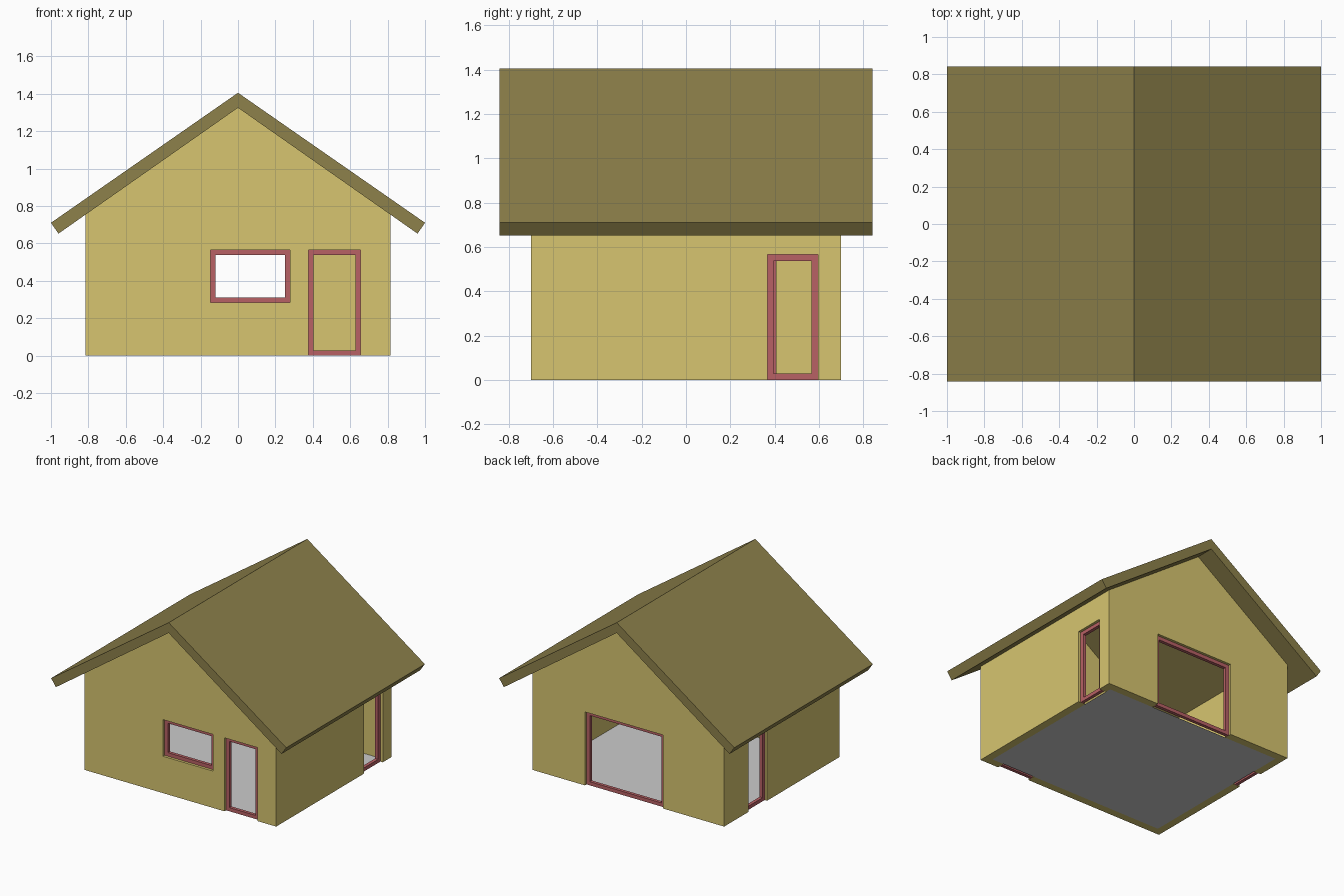
import bpy, bmesh

if "Cube" in bpy.data.objects:
    bpy.data.objects.remove(bpy.data.objects["Cube"])

W, D, T = 0.815, 0.70, 0.06           # half width, half depth, wall thickness
RECESS, FRAME_D, FRAME_W = 0.02, 0.025, 0.028


def material(name, rgb):
    m = bpy.data.materials.new(name)
    m.diffuse_color = (*rgb, 1)
    m.use_nodes = True
    m.node_tree.nodes["Principled BSDF"].inputs["Base Color"].default_value = m.diffuse_color
    return m


wall_mat = material("wall_yellow", (0.68, 0.56, 0.16))
roof_mat = material("roof_olive", (0.27, 0.22, 0.07))
frame_mat = material("frame_red", (0.48, 0.12, 0.13))


def finish(bm, name, mat=None):
    bmesh.ops.recalc_face_normals(bm, faces=bm.faces)
    me = bpy.data.meshes.new(name)
    bm.to_mesh(me)
    bm.free()
    ob = bpy.data.objects.new(name, me)
    bpy.context.collection.objects.link(ob)
    if mat:
        me.materials.append(mat)
    return ob


def prism(name, profile, y0, y1, mat=None):
    """Extrude an xz profile along y."""
    bm = bmesh.new()
    face = bm.faces.new([bm.verts.new((x, y0, z)) for x, z in profile])
    ext = bmesh.ops.extrude_face_region(bm, geom=[face])
    verts = [v for v in ext["geom"] if isinstance(v, bmesh.types.BMVert)]
    bmesh.ops.translate(bm, verts=verts, vec=(0, y1 - y0, 0))
    return finish(bm, name, mat)


# wall coordinates: u along the wall, d inward from the outer face, z up
SIDES = {
    "front": lambda u, d, z: (u, d - D, z),
    "back": lambda u, d, z: (u, D - d, z),
    "right": lambda u, d, z: (W - d, u, z),
    "left": lambda u, d, z: (d - W, u, z),
}


def rect(u0, u1, z0, z1):
    return [(u0, z0), (u1, z0), (u1, z1), (u0, z1)]


def ring(bm, a, b):
    for i in range(4):
        j = (i + 1) % 4
        bm.faces.new((a[i], a[j], b[j], b[i]))


def cut(body, cutter):
    cutter.hide_render = True
    cutter.hide_viewport = True
    cutter.display_type = 'WIRE'
    mod = body.modifiers.new(cutter.name, 'BOOLEAN')
    mod.operation = 'DIFFERENCE'
    mod.solver = 'EXACT'
    mod.object = cutter


def opening(body, name, side, u0, u1, z0, z1):
    """Cut a hole in the wall and set a recessed frame into it."""
    place = SIDES[side]

    def loop(bm, r, d):
        return [bm.verts.new(place(u, d, z)) for u, z in r]

    bm = bmesh.new()
    low = z0 if z0 > 0 else -0.1
    a = loop(bm, rect(u0, u1, low, z1), -0.05)
    b = loop(bm, rect(u0, u1, low, z1), T + 0.05)
    ring(bm, a, b)
    bm.faces.new(a)
    bm.faces.new(b)
    cut(body, finish(bm, name + "_cutter"))

    bm = bmesh.new()
    f = FRAME_W
    outer, inner = rect(u0, u1, z0, z1), rect(u0 + f, u1 - f, z0 + f, z1 - f)
    loops = [loop(bm, outer, RECESS), loop(bm, inner, RECESS),
             loop(bm, inner, RECESS + FRAME_D), loop(bm, outer, RECESS + FRAME_D)]
    for i in range(4):
        ring(bm, loops[i], loops[(i + 1) % 4])
    finish(bm, name + "_frame", frame_mat)


# gabled wall shell, hollowed out through floor and roof
walls = prism("walls", [(-W, 0), (W, 0), (W, 0.757), (0, 1.325), (-W, 0.757)], -D, D, wall_mat)
cut(walls, prism("room_cutter", rect(T - W, W - T, -0.5, 2), T - D, D - T))

# doors and windows
opening(walls, "front_window", "front", -0.148, 0.278, 0.283, 0.565)
opening(walls, "front_door", "front", 0.376, 0.655, 0, 0.565)
opening(walls, "back_window", "back", -0.295, 0.37, 0, 0.565)
opening(walls, "right_door", "right", 0.367, 0.595, 0, 0.565)
opening(walls, "left_door", "left", 0.178, 0.406, 0, 0.565)

# roof: one folded slab overhanging every wall
half = [(1.0, 0.71), (0.96, 0.652)]
roof = [(0, 1.405)] + half + [(0, 1.325)] + [(-x, z) for x, z in reversed(half)]
prism("roof", roof, -0.842, 0.842, roof_mat)

# floor sheet
bm = bmesh.new()
bm.faces.new([bm.verts.new((x, y, 0)) for x, y in rect(T - W, W - T, T - D, D - T)])
finish(bm, "floor")
